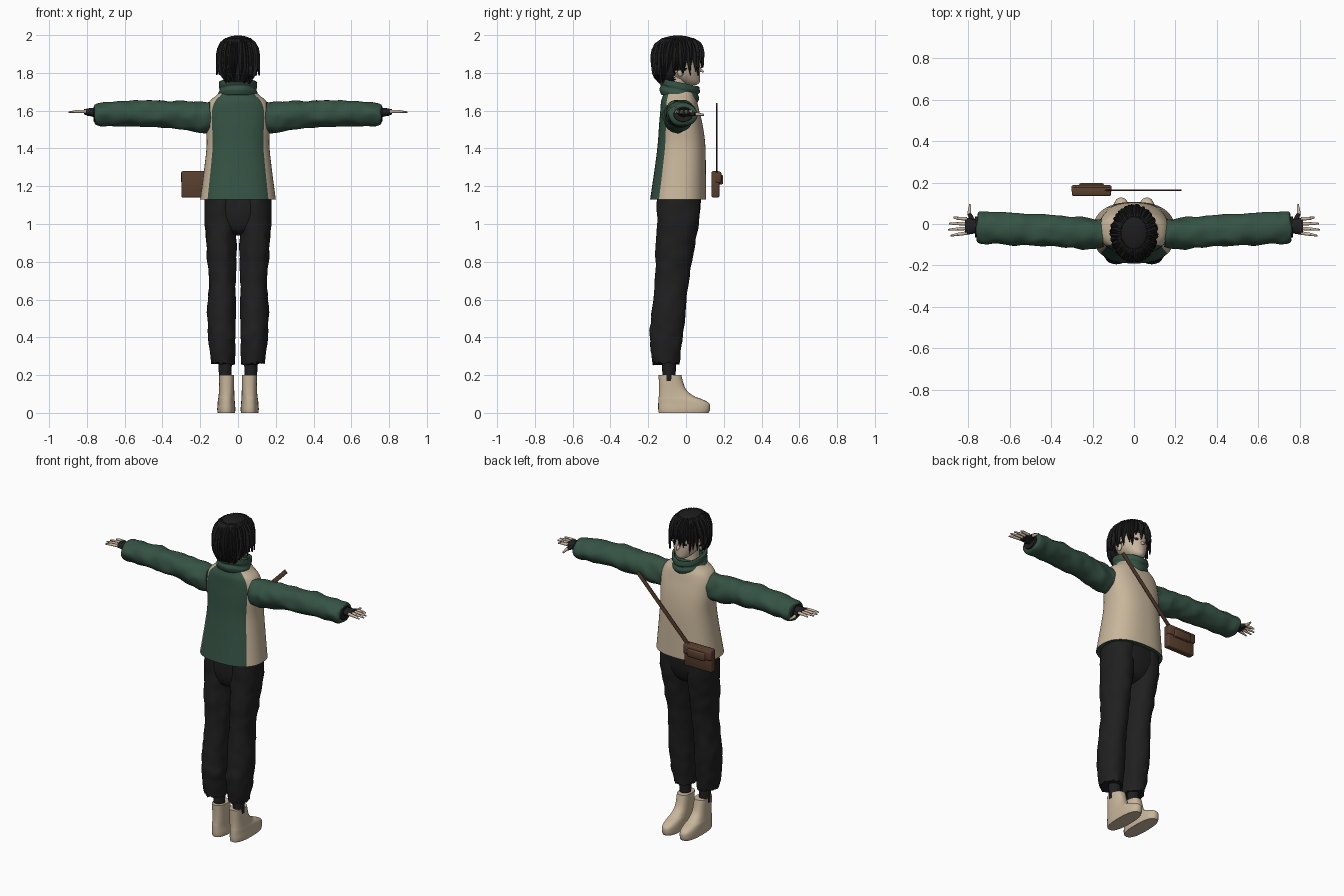
import bpy, bmesh, math, random
from mathutils import Vector, noise

random.seed(4)
cube = bpy.data.objects.get("Cube")
if cube:
    bpy.data.objects.remove(cube)


def material(name, r, g, b):
    m = bpy.data.materials.new(name)
    m.diffuse_color = (r, g, b, 1)
    m.use_nodes = True
    node = m.node_tree.nodes["Principled BSDF"]
    node.inputs["Base Color"].default_value = (r, g, b, 1)
    node.inputs["Roughness"].default_value = 0.8
    return m


GREEN = material("dark green cloth", 0.036, 0.085, 0.058)
BEIGE = material("beige cloth", 0.58, 0.47, 0.33)
SKIN = material("skin", 0.6, 0.48, 0.36)
BLACK = material("black cloth", 0.014, 0.014, 0.015)
HAIR = material("black hair", 0.012, 0.012, 0.013)
BROWN = material("brown leather", 0.1, 0.05, 0.028)


def finish(name, bm, mats, angle=50):
    bmesh.ops.recalc_face_normals(bm, faces=bm.faces)
    mesh = bpy.data.meshes.new(name)
    bm.to_mesh(mesh)
    bm.free()
    for m in mats:
        mesh.materials.append(m)
    ob = bpy.data.objects.new(name, mesh)
    bpy.context.collection.objects.link(ob)
    bpy.ops.object.select_all(action="DESELECT")
    ob.select_set(True)
    bpy.context.view_layer.objects.active = ob
    bpy.ops.object.shade_smooth_by_angle(angle=math.radians(angle))
    return ob


def spline(rows, sub):
    """Smooth in-between stations through the given ones."""
    out = []
    for i in range(len(rows) - 1):
        p, q = rows[i], rows[i + 1]
        o, r = rows[max(i - 1, 0)], rows[min(i + 2, len(rows) - 1)]
        for k in range(sub):
            t = k / sub
            out.append([b + t / 2 * (c - a + t * (2*a - 5*b + 4*c - d + t * (3*(b - c) + d - a)))
                        for a, b, c, d in zip(o, p, q, r)])
    return out + [list(rows[-1])]


def loft(name, rows, mats, axis="z", side=1, seg=32, power=2, sub=4, rule=None,
         keep=None, wrinkle=0, warp=None, caps=True):
    """Skin rounded sections; a row is position, two centre offsets, two radii."""
    bm = bmesh.new()
    rings = []
    for t, a, b, ra, rb in spline(rows, sub):
        ring = []
        for k in range(seg):
            ang = math.tau * k / seg
            c, s = math.cos(ang), math.sin(ang)
            u = a + ra * math.copysign(abs(c) ** (2 / power), c)
            v = b + rb * math.copysign(abs(s) ** (2 / power), s)
            p = Vector((u, v, t) if axis == "z" else (t, u, v))
            if wrinkle:
                p += wrinkle * noise.noise_vector(p * 16)
            if warp:
                p = warp(p, k)
            p.x *= side
            ring.append(bm.verts.new(p))
        rings.append(ring)
    for lo, hi in zip(rings, rings[1:]):
        for k in range(seg):
            n = (k + 1) % seg
            f = bm.faces.new((lo[k], lo[n], hi[n], hi[k]))
            if rule:
                f.material_index = rule(math.tau * (k + 0.5) / seg, f.calc_center_median())
    if caps:
        bm.faces.new(rings[0])
        bm.faces.new(rings[-1])
    if keep:
        drop = [f for f in bm.faces if not keep(f.calc_center_median())]
        bmesh.ops.delete(bm, geom=drop, context="FACES")
    return finish(name, bm, mats)


def rod(name, a, b, r1, r2, mat):
    """Tapered round rod between two points."""
    a, b = Vector(a), Vector(b)
    bm = bmesh.new()
    bmesh.ops.create_cone(bm, cap_ends=True, segments=10, radius1=r1, radius2=r2, depth=(b - a).length)
    turn = (b - a).to_track_quat("Z", "Y").to_matrix()
    for v in bm.verts:
        v.co = turn @ v.co + (a + b) / 2
    return finish(name, bm, [mat])


def ball(name, at, size, mat):
    bm = bmesh.new()
    bmesh.ops.create_uvsphere(bm, u_segments=16, v_segments=10, radius=1)
    for v in bm.verts:
        v.co = v.co * Vector(size) + Vector(at)
    return finish(name, bm, [mat])


def box(name, at, size, mat, bevel=0.008):
    bm = bmesh.new()
    bmesh.ops.create_cube(bm, size=1)
    for v in bm.verts:
        v.co = v.co * Vector(size) + Vector(at)
    bmesh.ops.bevel(bm, geom=bm.edges[:], offset=bevel, segments=2, affect="EDGES", profile=0.5)
    return finish(name, bm, [mat])


# Jacket body: green back panel, beige sides and chest
def panel(ang, c):
    return 0 if math.sin(ang) < -0.6 else 1


loft("jacket_body", [(1.13, 0, -.042, .2, .148), (1.3, 0, -.03, .178, .135), (1.42, 0, -.024, .166, .126),
     (1.52, 0, -.027, .17, .116), (1.6, 0, -.033, .17, .103), (1.65, 0, -.037, .15, .095),
     (1.68, 0, -.037, .115, .085), (1.71, 0, -.035, .085, .08)],
     [GREEN, BEIGE], seg=64, power=2.4, rule=panel)


# Tall tilted collar
def tilt(p, k):
    p.z -= 0.22 * (p.y + 0.035)
    return p


collar = loft("collar", [(1.665, 0, -.035, .1, .095), (1.69, 0, -.035, .104, .104), (1.71, 0, -.035, .096, .098),
              (1.725, 0, -.035, .1, .108), (1.75, 0, -.035, .1, .104)], [GREEN], warp=tilt, wrinkle=.004, caps=False)
collar.modifiers.new("thickness", "SOLIDIFY").thickness = 0.014

# Trousers
loft("trouser_seat", [(1.16, 0, -.035, .175, .115), (1.05, 0, -.04, .172, .112), (.97, 0, -.045, .13, .085),
     (.94, 0, -.045, .05, .04)], [BLACK], power=2.3)


def ragged(p, k):
    if p.z < 0.3:
        p.z += 0.025 * noise.noise(Vector((k * 0.7, 0, 3)))
    return p


for s, label in ((1, "left"), (-1, "right")):
    loft(label + "_trouser_leg", [(1.15, .092, -.035, .085, .115), (1, .092, -.045, .085, .11),
         (.85, .088, -.06, .078, .1), (.7, .083, -.075, .071, .09), (.5, .088, -.095, .075, .09),
         (.38, .084, -.105, .072, .086), (.26, .08, -.105, .062, .07)],
         [BLACK], side=s, wrinkle=.008, warp=ragged, sub=6)
    rod(label + "_ankle", (s * .068, -.09, .17), (s * .068, -.09, .34), .034, .04, BLACK)

    # Boots
    loft(label + "_boot", [(0, .062, -.012, .046, .132), (.02, .062, -.01, .048, .137), (.05, .062, -.012, .046, .135),
         (.072, .062, -.03, .044, .116), (.09, .061, -.052, .042, .092), (.13, .06, -.073, .04, .07),
         (.2, .06, -.085, .04, .06)], [BEIGE], side=s, power=2.5)

    # Sleeves, cuffs and hands
    loft(label + "_sleeve", [(.145, -.045, 1.565, .066, .078), (.22, -.045, 1.567, .076, .084),
         (.35, -.037, 1.58, .074, .074), (.5, -.032, 1.587, .075, .07), (.65, -.022, 1.584, .075, .067),
         (.74, -.015, 1.58, .075, .062), (.758, -.015, 1.58, .062, .05)],
         [GREEN], axis="x", side=s, wrinkle=.011, sub=7)
    loft(label + "_cuff_lining", [(.74, -.015, 1.58, .052, .042), (.766, -.015, 1.582, .05, .04)],
         [BLACK], axis="x", side=s, sub=1)
    loft(label + "_glove", [(.75, -.012, 1.59, .028, .026), (.78, -.012, 1.592, .036, .022),
         (.815, -.01, 1.594, .042, .014)], [BLACK], axis="x", side=s, seg=16)
    for i, reach in enumerate((.87, .893, .897, .885)):
        y = 0.024 - 0.0225 * i
        mid = (s * .85, y * 1.15, 1.596)
        rod(f"{label}_finger_{i}", (s * .805, y, 1.596), mid, .009, .008, SKIN)
        rod(f"{label}_fingertip_{i}", mid, (s * reach, y * 1.3, 1.592), .008, .004, SKIN)
    rod(label + "_thumb_base", (s * .775, .01, 1.587), (s * .795, .05, 1.582), .014, .01, BLACK)
    rod(label + "_thumb", (s * .795, .05, 1.582), (s * .79, .095, 1.578), .01, .005, SKIN)

    # Ears and eyes
    ball(label + "_ear", (s * .084, -.03, 1.81), (.012, .018, .03), SKIN)
    ball(label + "_eye", (s * .034, .064, 1.836), (.016, .007, .008), HAIR)

# Head
rod("neck", (0, -.05, 1.66), (0, -.045, 1.79), .055, .052, SKIN)
loft("head", [(1.735, 0, .03, .018, .025), (1.75, 0, .02, .04, .052), (1.78, 0, -.005, .064, .08),
     (1.82, 0, -.02, .08, .095), (1.88, 0, -.03, .085, .102), (1.95, 0, -.035, .07, .09)], [SKIN])
rod("nose", (0, .062, 1.822), (0, .094, 1.805), .014, .004, SKIN)


# Hair cap, cut open around the face and ears
def covered(c):
    edge = 1.865 if c.y > 0 else (1.82 if c.y > -0.06 else 0)
    return c.z > edge


cap_rows = [(1.75, 0, -.1, .062, .045), (1.79, 0, -.07, .095, .1), (1.84, 0, -.05, .108, .128),
            (1.9, 0, -.045, .108, .135), (1.95, 0, -.043, .094, .12), (1.98, 0, -.043, .067, .085),
            (1.994, 0, -.043, .037, .045), (1.998, 0, -.043, .005, .006)]
loft("hair_cap", cap_rows, [HAIR], seg=48, keep=covered)

# Tapered locks hanging all around the cap
bm = bmesh.new()
shells = spline(cap_rows, 4)
count = 44
for i in range(count):
    ang = math.tau * (i + random.uniform(-.3, .3)) / count
    front = math.sin(ang)
    if front > 0.35:
        low = 1.835 if abs(math.cos(ang)) < 0.6 else 1.8
    else:
        low = 1.8 if front > -0.25 else 1.76
    low += random.uniform(-.018, .022)
    width = random.uniform(.1, .17)
    sway = random.uniform(-.16, .16)
    rows = []
    for j in range(8):
        t = j / 7
        z = 1.985 + (low - 1.985) * t
        near = min(shells, key=lambda r: abs(r[0] - max(z, 1.865 if front > -0.2 else z)))
        half = width * min(1, 0.5 + t) * (1 - t ** 3) + 0.004
        row = []
        for k, lift in ((-1, 0), (0, .008), (1, 0)):
            a = ang + sway * t + k * half
            row.append(bm.verts.new((math.cos(a) * (near[3] + lift),
                                     near[2] + math.sin(a) * (near[4] + lift), z)))
        rows.append(row)
    for lo, hi in zip(rows, rows[1:]):
        for k in range(2):
            bm.faces.new((lo[k], lo[k + 1], hi[k + 1], hi[k]))
locks = finish("hair_locks", bm, [HAIR])
locks.modifiers.new("thickness", "SOLIDIFY").thickness = 0.003

# Shoulder bag and strap
box("bag_body", (-.205, .156, 1.21), (.19, .042, .14), BROWN)
box("bag_flap", (-.205, .17, 1.247), (.194, .034, .06), BROWN)
box("bag_pocket", (-.205, .183, 1.235), (.12, .028, .05), BROWN)
strap = box("bag_strap", (0, 0, 0), (.52, .006, .026), BROWN, .001)
strap.location = (.04, .163, 1.445)
strap.rotation_euler.y = -math.atan2(.37, .36)
